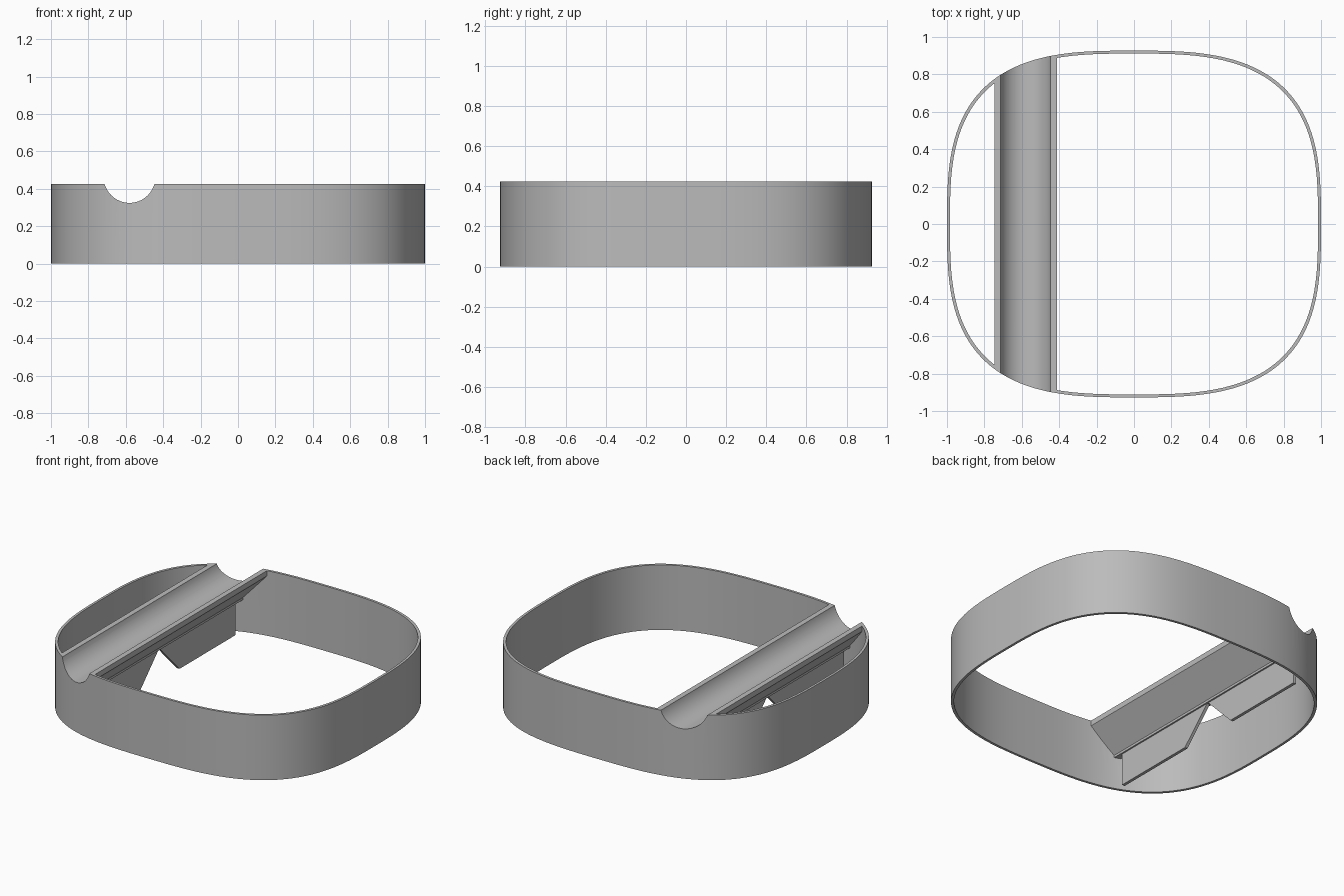
import bpy, bmesh
from math import cos, sin, tau, radians, copysign

cube = bpy.data.objects.get("Cube")
if cube:
    bpy.data.objects.remove(cube)

HEIGHT, HALF_X, HALF_Y, WALL = 0.425, 1.0, 0.927, 0.016
TROUGH_X = -0.58

grey = bpy.data.materials.new("plain grey")
grey.use_nodes = True
grey.diffuse_color = (0.5, 0.5, 0.5, 1)
grey.node_tree.nodes["Principled BSDF"].inputs["Base Color"].default_value = (0.5, 0.5, 0.5, 1)


def prism(name, points, offset):
    """Extrude a closed loop of 3D points along the offset."""
    bm = bmesh.new()
    face = bm.faces.new([bm.verts.new(p) for p in points])
    side = bmesh.ops.extrude_face_region(bm, geom=[face])
    verts = [v for v in side["geom"] if isinstance(v, bmesh.types.BMVert)]
    bmesh.ops.translate(bm, verts=verts, vec=offset)
    bmesh.ops.recalc_face_normals(bm, faces=bm.faces)
    mesh = bpy.data.meshes.new(name)
    bm.to_mesh(mesh)
    bm.free()
    obj = bpy.data.objects.new(name, mesh)
    bpy.context.collection.objects.link(obj)
    mesh.materials.append(grey)
    return obj


def outline(inset, z, steps=128):
    """Rounded-square loop (superellipse of power 3)."""
    def power(v):
        return copysign(abs(v) ** (2 / 3), v)
    angles = [tau * i / steps for i in range(steps)]
    return [((HALF_X - inset) * power(cos(a)), (HALF_Y - inset) * power(sin(a)), z) for a in angles]


def boolean(obj, cutter, operation):
    mod = obj.modifiers.new(operation.lower(), 'BOOLEAN')
    mod.object, mod.operation, mod.solver = cutter, operation, 'EXACT'
    bpy.context.view_layer.objects.active = obj
    bpy.ops.object.modifier_apply(modifier=mod.name)


# Helper solids: inside of the ring, trough limit and round groove
hollow = prism("hollow_cutter", outline(WALL, -0.1), (0, 0, 1))
limit = prism("limit_cutter", outline(WALL / 2, -0.1), (0, 0, 1))
groove_loop = [(TROUGH_X + 0.138 * cos(tau * i / 64), -1.2, 0.463 + 0.138 * sin(tau * i / 64))
               for i in range(64)]
groove = prism("groove_cutter", groove_loop, (0, 2.4, 0))

# Outer ring wall with the groove notched through both ends
ring = prism("ring_wall", outline(0, 0), (0, 0, HEIGHT))
boolean(ring, hollow, 'DIFFERENCE')
boolean(ring, groove, 'DIFFERENCE')

# Trough beam with a tapered underside
half = [(0.167, HEIGHT), (0.167, 0.39), (0.02, 0.225), (0.02, 0.21)]
section = half + [(-x, z) for x, z in reversed(half)]
trough = prism("trough", [(TROUGH_X + x, -1.1, z) for x, z in section], (0, 2.2, 0))
boolean(trough, limit, 'INTERSECT')
boolean(trough, groove, 'DIFFERENCE')

# Thin hanging plate in two halves, leaving a triangular gap between them
for side, label in ((-1, "front"), (1, "back")):
    loop = [(0, 0.215), (0.21, 0), (0.79, 0), (0.79, 0.215)]
    prism(label + "_plate", [(TROUGH_X - 0.01, side * y, z) for y, z in loop], (0.02, 0, 0))

for cutter in (hollow, limit, groove):
    bpy.data.objects.remove(cutter)

# Smooth the curved walls, keeping sharp edges
bpy.ops.object.select_all(action='DESELECT')
for obj in (ring, trough):
    obj.select_set(True)
bpy.context.view_layer.objects.active = ring
bpy.ops.object.shade_smooth_by_angle(angle=radians(30))
